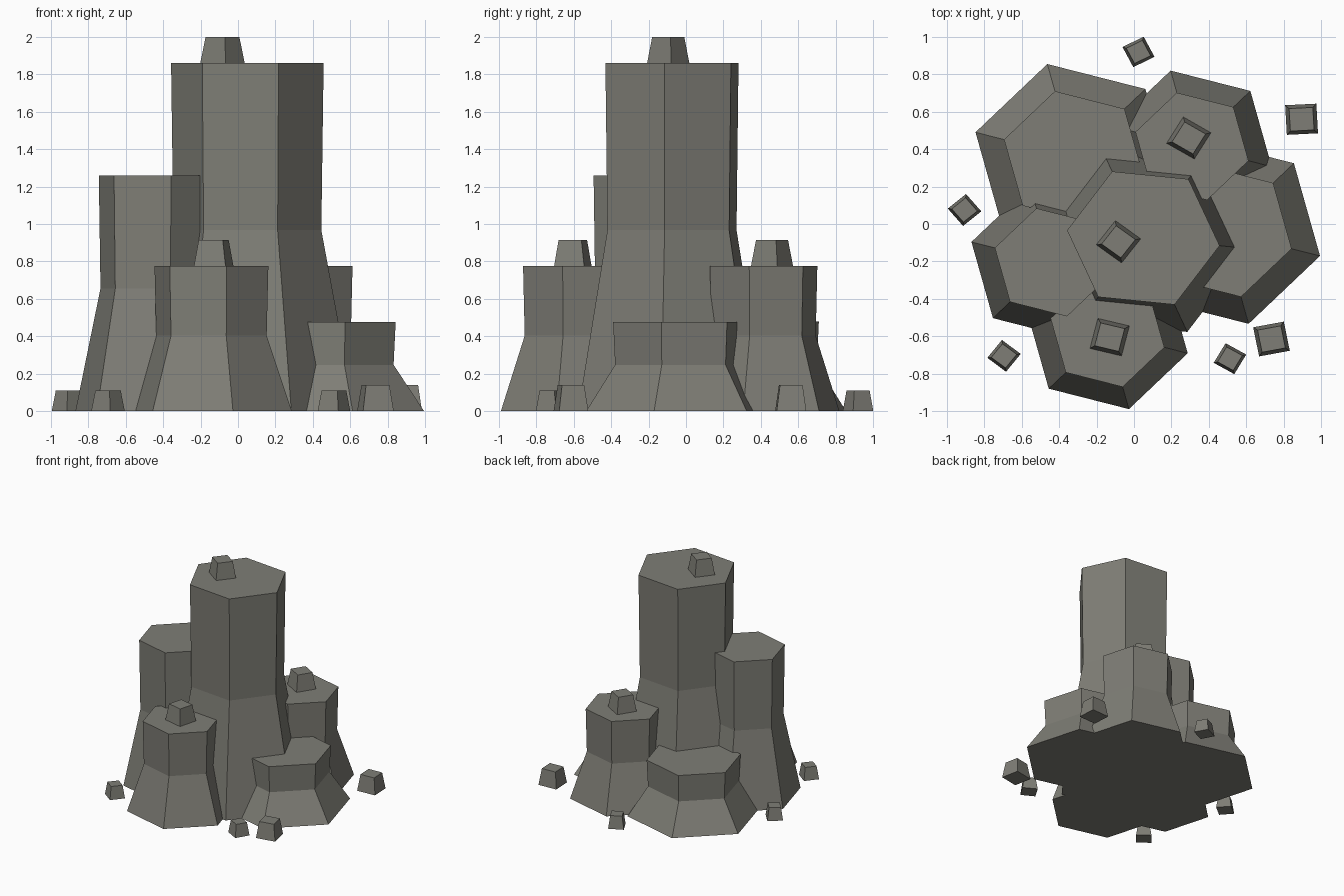
import bpy, bmesh
from math import cos, sin, radians

cube = bpy.data.objects.get("Cube")
if cube:
    bpy.data.objects.remove(cube, do_unlink=True)

SQUASH = 0.95  # plan outlines are slightly shorter in y

stone = bpy.data.materials.new("grey_stone")
stone.use_nodes = True
colour = (0.21, 0.207, 0.18, 1)
stone.diffuse_color = colour
bsdf = next(n for n in stone.node_tree.nodes if n.type == 'BSDF_PRINCIPLED')
bsdf.inputs["Base Color"].default_value = colour
bsdf.inputs["Roughness"].default_value = 0.9


def prism(name, sides, x, y, angle, rings):
    """Closed prism through (radius, height) rings, flat shaded."""
    bm = bmesh.new()
    loops = []
    for radius, z in rings:
        turns = [radians(angle + 360 * i / sides) for i in range(sides)]
        loops.append([bm.verts.new((x + radius * cos(t), y + SQUASH * radius * sin(t), z))
                      for t in turns])
    for low, high in zip(loops, loops[1:]):
        for i in range(sides):
            j = (i + 1) % sides
            bm.faces.new((low[i], low[j], high[j], high[i]))
    bm.faces.new(loops[0][::-1])
    bm.faces.new(loops[-1])
    mesh = bpy.data.meshes.new(name)
    bm.to_mesh(mesh)
    bm.free()
    mesh.materials.append(stone)
    bpy.context.collection.objects.link(bpy.data.objects.new(name, mesh))


def column(name, x, y, angle, radius, height):
    """Hexagonal column with a flared foot."""
    prism(name, 6, x, y, angle,
          [(radius * 1.41, 0), (radius * 0.97, height * 0.52), (radius, height)])


def rock(name, x, y, angle, radius, height, base=0):
    """Small tapered block."""
    prism(name, 4, x, y, angle, [(radius, base), (radius * 0.76, base + height)])


# Columns
column("central_column", 0.05, -0.075, -6, 0.41, 1.86)
column("left_tall_column", -0.44, -0.205, 45, 0.315, 1.26)
column("front_column", -0.142, -0.582, 45, 0.315, 0.775)
column("back_column", 0.31, 0.415, 45, 0.313, 0.775)
column("side_low_column", 0.473, -0.038, 45, 0.383, 0.475)
column("back_low_column", -0.323, 0.357, 45, 0.385, 0.48)

# Blocks resting on the column tops
rock("central_top_rock", -0.083, -0.095, 8, 0.12, 0.14, 1.86)
rock("front_top_rock", -0.13, -0.605, 31, 0.123, 0.14, 0.775)
rock("back_top_rock", 0.293, 0.46, 14, 0.122, 0.14, 0.775)

# Loose rocks on the ground
small, large = (0.09, 0.11), (0.118, 0.14)
ground = [(0.024, 0.92, 72, small), (0.896, 0.56, 48, large), (-0.906, 0.075, -5, small),
          (-0.695, -0.705, 7, small), (0.513, -0.72, 15, small), (0.735, -0.615, 56, large)]
for n, (x, y, angle, size) in enumerate(ground, 1):
    rock(f"ground_rock_{n}", x, y, angle, *size)
